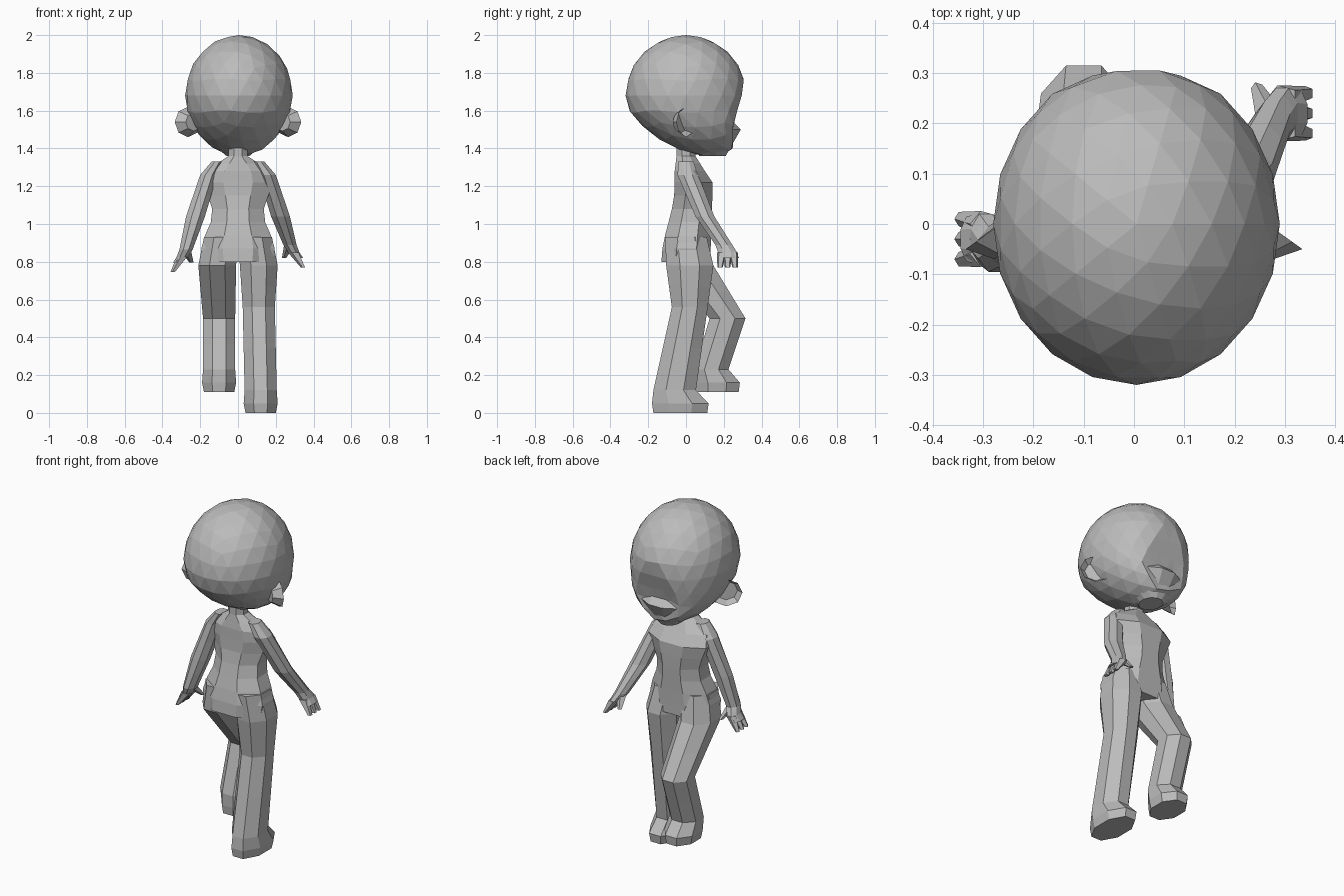
import bpy, bmesh, math
from mathutils import Matrix, Vector

default_cube = bpy.data.objects.get("Cube")
if default_cube:
    bpy.data.objects.remove(default_cube, do_unlink=True)

grey = (0.5, 0.5, 0.5, 1)
material = bpy.data.materials.new("plain grey")
material.use_nodes = True
material.diffuse_color = grey
shader = material.node_tree.nodes["Principled BSDF"]
shader.inputs["Base Color"].default_value = grey


def finish(name, bm):
    """Turn a bmesh into a flat-shaded object."""
    bmesh.ops.recalc_face_normals(bm, faces=bm.faces)
    mesh = bpy.data.meshes.new(name)
    bm.to_mesh(mesh)
    bm.free()
    mesh.materials.append(material)
    bpy.context.collection.objects.link(bpy.data.objects.new(name, mesh))


def loft(name, rings, sides=8):
    """Closed tube through horizontal ellipses, each a (centre, width, depth)."""
    bm = bmesh.new()
    loops = []
    flat = math.cos(math.pi / sides)
    angles = [math.tau * (i + 0.5) / sides for i in range(sides)]
    for centre, width, depth in rings:
        loops.append([
            bm.verts.new(Vector(centre) + Vector(
                (width * math.cos(angle), depth * math.sin(angle), 0)) / flat)
            for angle in angles])
    for lower, upper in zip(loops, loops[1:]):
        for i in range(sides):
            bm.faces.new((lower[i - 1], lower[i], upper[i], upper[i - 1]))
    bm.faces.new(loops[0])
    bm.faces.new(loops[-1])
    finish(name, bm)


def blend(start, end, steps):
    """Evenly spaced rings from one ring up to, but not including, another."""
    for i in range(steps):
        t = i / steps
        yield (Vector(start[0]).lerp(Vector(end[0]), t),
               start[1] + (end[1] - start[1]) * t,
               start[2] + (end[2] - start[2]) * t)


def limb(name, joints, steps=2, sides=8):
    """Tube that tapers evenly from joint to joint."""
    rings = []
    for start, end in zip(joints, joints[1:]):
        rings.extend(blend(start, end, steps))
    loft(name, rings + [joints[-1]], sides)


def make_head():
    # Faceted ball whose lower part slides forward and is flat at the face
    bm = bmesh.new()
    bmesh.ops.create_icosphere(bm, subdivisions=3, radius=1)
    for vert in bm.verts:
        x, y, z = vert.co
        drop = max(0, -z - 0.2)
        y = 0.32 * y + 0.15 * drop
        z = 1.68 + 0.32 * z
        if z < 1.7:
            y = min(y, 0.25 + 0.3 * max(0, z - 1.53))
        vert.co = (0.005 + 0.285 * x * (1 - 0.05 * drop), y, z)
    finish("head", bm)


def make_muzzle():
    # Chin widening upward to a ledge under the brow
    rings = []
    for i in range(4):
        t = i / 3
        rings.append(((0, 0.14, 1.36 + 0.14 * t),
                      0.06 + 0.1 * math.sqrt(t), 0.07 + 0.08 * t))
    rings.append(((0, 0.12, 1.54), 0.16, 0.13))
    loft("muzzle", rings, sides=12)


def make_ear(label, side):
    # Tapered disc with a hollow front, angled outward
    bm = bmesh.new()
    bmesh.ops.create_cone(bm, cap_ends=True, segments=8,
                          radius1=0.6, radius2=1, depth=1)
    hollow = max(bm.faces, key=lambda face: face.calc_center_median().z)
    bmesh.ops.inset_region(bm, faces=[hollow], thickness=0.3)
    for vert in hollow.verts:
        vert.co.z -= 0.6
    outward = Vector((0.07 * side, -0.05, 0))
    upward = Vector((0, 0, 0.08))
    facing = Vector((0.03 * side, 0.04, 0))
    turn = Matrix((outward, upward, facing)).transposed().to_4x4()
    bm.transform(Matrix.Translation((0.25 * side, -0.02, 1.54)) @ turn)
    finish(label + "_ear", bm)


def make_torso():
    # Hips and chest swell around the waist, then shoulders slope to the neck
    rings = []
    for i in range(7):
        z = 0.8 + 0.07 * i
        swell = math.cos(math.tau * (z - 0.86) / 0.4)
        lean = math.cos(math.tau * (z - 0.8) / 0.8)
        rings.append(((0, 0.02 - 0.02 * lean, z),
                      0.165 + 0.03 * swell, 0.115 + 0.015 * lean))
    shoulders = ((0, 0.02, 1.28), 0.17, 0.08)
    neck = ((0, 0, 1.36), 0.05, 0.05)
    rings.extend(blend(shoulders, neck, 2))
    loft("torso", rings + [neck, ((0, 0, 1.45), 0.05, 0.05)])


def make_leg(label, side, knee, ankle, foot_length):
    # Thigh and shin, with the top sunk into the hips
    hip = Vector((0.09 * side, 0, 0.93))
    thigh = Vector((0.11 * side, 0.02, 0.78))
    shin_depth = 0.75 * foot_length
    limb(label + "_leg", [(ankle, 0.085, shin_depth),
                          (knee, 0.085, 0.095),
                          (thigh, 0.1, 0.125),
                          (hip, 0.09, 0.11)])
    # Long foot with a flat sole
    sole = Vector(ankle) + Vector((0, 0.03, -0.12))
    instep = sole + Vector((0, 0, 0.05))
    loft(label + "_foot", [(sole, 0.08, 0.95 * foot_length),
                           (instep, 0.09, foot_length),
                           (ankle, 0.085, shin_depth)])


def make_arm(label, side, swing):
    # Sloping shoulder, upper arm, forearm and palm
    collar = Vector((0.11 * side, 0, 1.33))
    shoulder = Vector((0.155 * side, 0.01, 1.26))
    elbow = Vector((0.225 * side, swing / 2, 1.04))
    wrist = Vector((0.275 * side, swing, 0.87 + swing / 10))
    palm = wrist + Vector((0.02 * side, 0.02, -0.04))
    knuckles = palm + Vector((0.03 * side, 0, -0.03))
    limb(label + "_arm", [(knuckles, 0.02, 0.045), (palm, 0.03, 0.05),
                          (wrist, 0.035, 0.045), (elbow, 0.05, 0.05),
                          (shoulder, 0.045, 0.055), (collar, 0.03, 0.04)])

    # Fingers fan out from the palm
    for number, spread in enumerate((-1, 0, 1), start=1):
        root = palm + Vector((0, 0.03 * spread, 0))
        tip = palm + Vector((0.05 * side, 0.04 * spread, -0.08))
        limb(f"{label}_finger_{number}", [(tip, 0.01, 0.012), (root, 0.025, 0.022)],
             steps=1, sides=5)

    # Thumb points inward and forward
    tip = wrist + Vector((-0.03 * side, 0.07, -0.07))
    limb(label + "_thumb", [(tip, 0.01, 0.01), (wrist, 0.025, 0.03)],
         steps=1, sides=5)


make_head()
make_muzzle()
make_torso()
for label, side in (("left", 1), ("right", -1)):
    make_ear(label, side)

# One leg stands straight while the other steps forward with a bent knee
make_leg("left", 1, knee=(0.11, 0.02, 0.56), ankle=(0.12, -0.06, 0.12), foot_length=0.15)
make_leg("right", -1, knee=(-0.1, 0.22, 0.5), ankle=(-0.1, 0.135, 0.23), foot_length=0.12)

# One arm swings forward while the other hangs
make_arm("left", 1, swing=0.2)
make_arm("right", -1, swing=-0.05)
